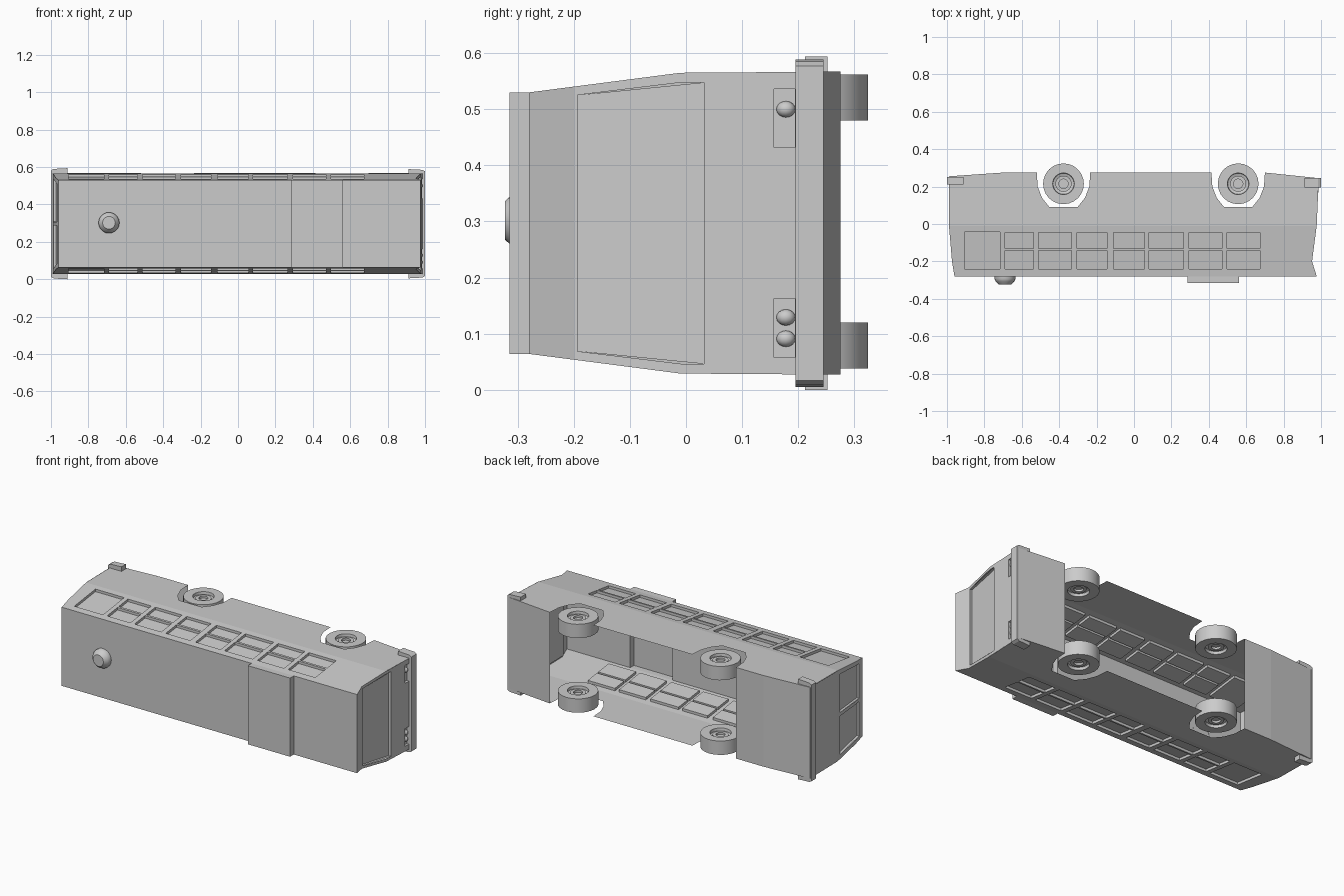
import bpy, bmesh, math
from mathutils import Vector, Matrix

if "Cube" in bpy.data.objects:
    bpy.data.objects.remove(bpy.data.objects["Cube"])

CZ = 0.297  # middle of the bus width (the bus lies on its side)


def lerp(table, y):
    """Piecewise linear lookup."""
    if y <= table[0][0]:
        return table[0][1]
    for (a, p), (b, q) in zip(table, table[1:]):
        if y <= b:
            return p + (q - p) * (y - a) / (b - a)
    return table[-1][1]


def front_x(y): return lerp([(-.28, .977), (-.2, .952), (0, .978), (.245, .988)], y)
def rear_x(y): return lerp([(-.28, -.96), (-.2, -.973), (0, -.99), (.255, -.992)], y)
def half_w(y): return lerp([(-.28, .233), (-.01, .268), (.275, .27)], y)


def finish(bm, name, smooth=False):
    me = bpy.data.meshes.new(name)
    bm.to_mesh(me)
    bm.free()
    ob = bpy.data.objects.new(name, me)
    bpy.context.collection.objects.link(ob)
    if smooth:
        bpy.ops.object.select_all(action='DESELECT')
        ob.select_set(True)
        bpy.context.view_layer.objects.active = ob
        bpy.ops.object.shade_smooth_by_angle(angle=math.radians(35))
    return ob


def face(bm, pts, out):
    f = bm.faces.new([bm.verts.new(p) for p in pts])
    f.normal_update()
    if f.normal.dot(Vector(out)) < 0:
        f.normal_flip()


def panel(name, place, us, vs, holes, depth, out):
    """Sheet over a u/v grid whose holes become sunken (or raised) pockets."""
    us = sorted(set(us + [u for h in holes for u in h[:2]]))
    vs = sorted(set(vs + [v for h in holes for v in h[2:]]))
    d, out = Vector(depth), Vector(out)
    bm = bmesh.new()
    P = lambda u, v: Vector(place(u, v))
    for u0, u1 in zip(us, us[1:]):
        for v0, v1 in zip(vs, vs[1:]):
            mu, mv = (u0 + u1) / 2, (v0 + v1) / 2
            if not any(h[0] < mu < h[1] and h[2] < mv < h[3] for h in holes):
                face(bm, [P(u0, v0), P(u1, v0), P(u1, v1), P(u0, v1)], out)
    for u0, u1, v0, v1 in holes:
        c = [P(u0, v0), P(u1, v0), P(u1, v1), P(u0, v1)]
        mid = sum(c, Vector()) / 4
        face(bm, [p + d for p in c], out)
        sign = -1 if d.dot(out) > 0 else 1
        for a, b in zip(c, c[1:] + c[:1]):
            face(bm, [a, b, b + d, a + d], (mid - (a + b) / 2) * sign)
    bmesh.ops.remove_doubles(bm, verts=bm.verts[:], dist=1e-5)
    return finish(bm, name)


# Side windows: one tall pane at the rear, then seven split panes
cols = [(-.69, -.537), (-.51, -.335), (-.305, -.145), (-.11, .055),
        (.08, .265), (.295, .47), (.497, .675)]
panes = [(-.905, -.717, -.24, -.042)]
for a, b in cols:
    panes += [(a, b, -.24, -.142), (a, b, -.13, -.045)]


# Lower side outline with the two wheel arches
def arch(cx):
    h = [(-.143, .275), (-.138, .2), (-.115, .14), (-.075, .09)]
    return [(cx + x, y) for x, y in h] + [(cx - x, y) for x, y in reversed(h)]


WHEELS = (-.377, .557)
skirt = [(rear_x(-.01), -.01), (-.99, .255), (-.7, .275)]
for cx in WHEELS:
    skirt += arch(cx)
skirt += [(.988, .245), (front_x(-.01), -.01)]

for s, side in ((1, "left"), (-1, "right")):
    def place(u, v):
        x = rear_x(v) if u < -.95 else front_x(v) if u > .95 else u
        return (x, v, CZ + s * half_w(v))
    panel(side + "_window_wall", place, [-1, 1], [-.28, -.2, -.01], panes,
          (0, 0, -s * .015), (0, 0, s))
    bm = bmesh.new()
    face(bm, [(x, y, CZ + s * half_w(y)) for x, y in skirt], (0, 0, s))
    finish(bm, side + "_skirt")

# Front wall: windscreen and headlight pockets
panel("front_wall", lambda t, y: (front_x(y), y, CZ + t * half_w(y)), [-1, 1],
      [-.28, -.2, -.01, 0, .245],
      [(-.935, .935, -.193, .032), (-.889, -.5, .157, .194), (.5, .889, .157, .194)],
      (-.015, 0, 0), (1, 0, 0))

# Rear wall: two windows
panel("rear_wall", lambda t, y: (rear_x(y), y, CZ + t * half_w(y)), [-1, 1],
      [-.28, -.2, -.01, 0, .255],
      [(-.9, -.04, -.24, -.03), (.04, .9, -.24, -.03)], (.015, 0, 0), (-1, 0, 0))

# Roof with a full-width raised box
panel("roof", lambda x, t: (x, -.28, CZ + t * .233), [-.96, .977], [-1, 1],
      [(.285, .562, -1, 1)], (0, -.035, 0), (0, -1, 0))

# Floor plates at both ends; the middle is open
for name, line in (("rear_floor", [(-.99, .255), (-.7, .275), (WHEELS[0] - .143, .275)]),
                   ("front_floor", [(WHEELS[1] + .143, .275), (.988, .245)])):
    bm = bmesh.new()
    for (xa, ya), (xb, yb) in zip(line, line[1:]):
        face(bm, [(xa, ya, CZ - .27), (xb, yb, CZ - .27),
                  (xb, yb, CZ + .27), (xa, ya, CZ + .27)], (0, 1, 0))
    finish(bm, name)

# Bumpers with chamfered ends
for name, s, y0, y1, hw in (("front_bumper", 1, .195, .245, .292),
                            ("rear_bumper", -1, .212, .252, .297)):
    half = [(.912, hw), (.985, hw - .004), (1, hw - .012)]
    ring = half + [(x, -z) for x, z in reversed(half)]
    bm = bmesh.new()
    face(bm, [(s * x, y0, CZ + z) for x, z in ring], (0, -1, 0))
    r = bmesh.ops.extrude_face_region(bm, geom=bm.faces[:])
    bmesh.ops.translate(bm, vec=(0, y1 - y0, 0),
                        verts=[v for v in r["geom"] if isinstance(v, bmesh.types.BMVert)])
    bmesh.ops.recalc_face_normals(bm, faces=bm.faces[:])
    finish(bm, name)


def lathe(name, profile, matrix, steps):
    """Spin (radius, height) points about local z."""
    bm = bmesh.new()
    vs = [bm.verts.new((r, 0, h)) for r, h in profile]
    es = [bm.edges.new(p) for p in zip(vs, vs[1:])]
    bmesh.ops.spin(bm, geom=vs + es, cent=(0, 0, 0), axis=(0, 0, 1),
                   angle=2 * math.pi, steps=steps)
    bmesh.ops.remove_doubles(bm, verts=bm.verts[:], dist=1e-5)
    bmesh.ops.recalc_face_normals(bm, faces=bm.faces[:])
    bm.transform(matrix)
    return finish(bm, name, True)


# Wheels: tyre, sunken rim and cupped hub, the same on both faces
half = [(0, .018), (.025, .018), (.025, .03), (.043, .03), (.043, .02),
        (.056, .025), (.058, .041), (.109, .041)]
wheel = half + [(r, -h) for r, h in reversed(half)]
for cx, end in zip(WHEELS, ("rear", "front")):
    for z, side in ((.079, "right"), (.521, "left")):
        lathe(f"{end}_{side}_wheel", wheel, Matrix.Translation((cx, .215, z)), 24)

# Roof vent dome
lathe("roof_vent", [(.056, -.002), (.056, .014), (.05, .026), (.034, .043), (0, .043)],
      Matrix.Translation((-.69, -.28, .302)) @ Matrix.Rotation(math.pi / 2, 4, 'X'), 20)

# Headlights
for i, z in enumerate((.091, .129, .5)):
    bm = bmesh.new()
    bmesh.ops.create_uvsphere(bm, u_segments=12, v_segments=8, radius=.017)
    bm.transform(Matrix.Translation((.972, .178, z)) @ Matrix.Diagonal((.9, 1, .85, 1)))
    finish(bm, f"headlight_{i + 1}", True)
